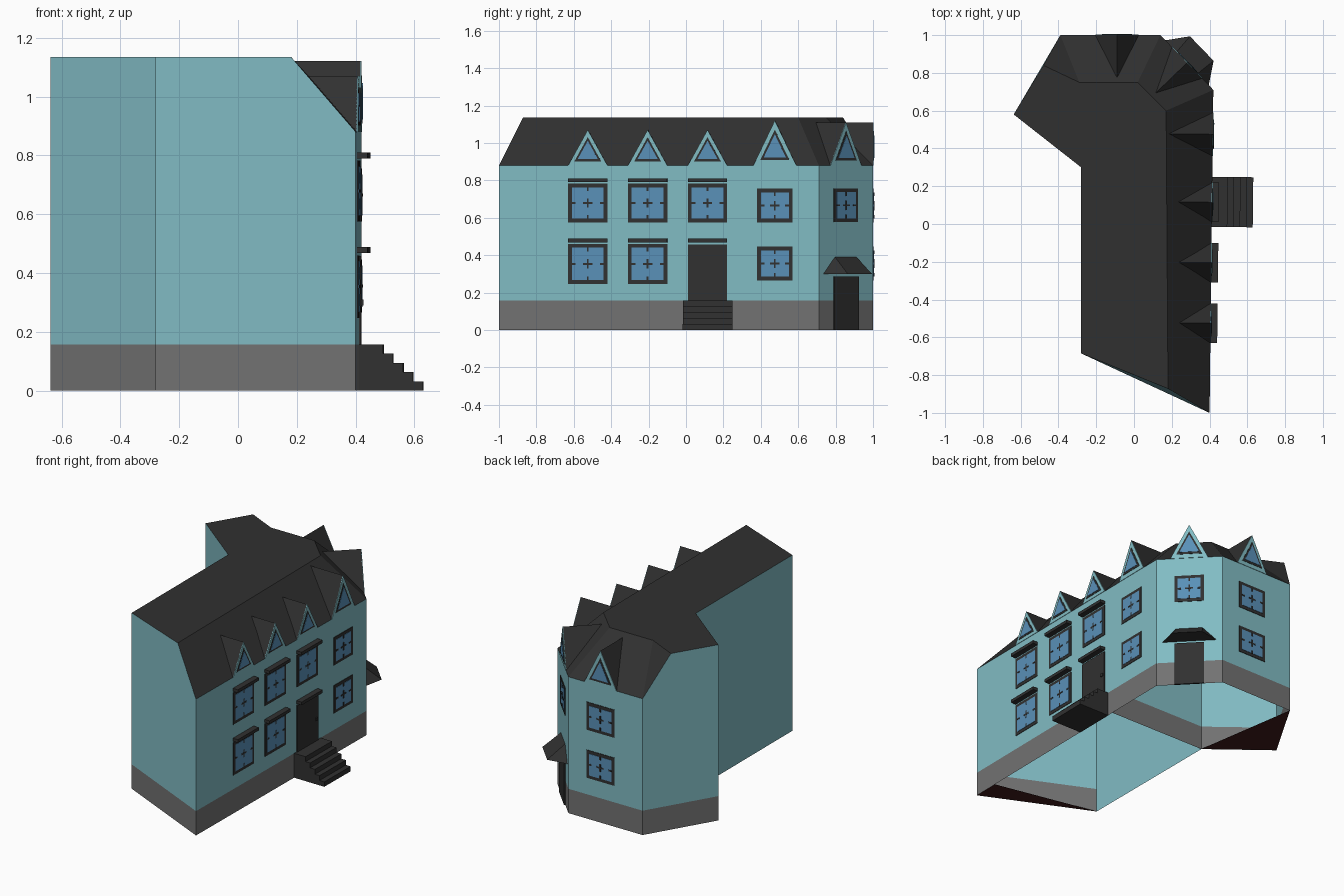
import bpy, bmesh
from mathutils import Vector

if "Cube" in bpy.data.objects:
    bpy.data.objects.remove(bpy.data.objects["Cube"])


def mat(name, rgb):
    m = bpy.data.materials.new(name)
    m.diffuse_color = (*rgb, 1)
    m.use_nodes = True
    m.node_tree.nodes["Principled BSDF"].inputs["Base Color"].default_value = m.diffuse_color
    return m


TEAL = mat("teal_wall", (.22, .50, .55))
GREY = mat("grey_plinth", (.17, .17, .17))
DARK = mat("dark_roof", (.03, .03, .03))
BLUE = mat("blue_glass", (.10, .28, .48))
RED = mat("dark_red_base", (.05, .01, .01))
EAVE, TOP, PLINTH = .88, 1.135, .157


def finish(name, bm, mats):
    me = bpy.data.meshes.new(name)
    bm.to_mesh(me)
    bm.free()
    for m in mats:
        me.materials.append(m)
    ob = bpy.data.objects.new(name, me)
    bpy.context.collection.objects.link(ob)
    return ob


def faces_object(name, polys, mats):
    """polys: list of (points, material index)"""
    bm = bmesh.new()
    for pts, mi in polys:
        bm.faces.new([bm.verts.new(p) for p in pts]).material_index = mi
    bmesh.ops.remove_doubles(bm, verts=bm.verts, dist=.0005)
    bmesh.ops.recalc_face_normals(bm, faces=bm.faces)
    return finish(name, bm, mats)


def hull(name, pts, m):
    bm = bmesh.new()
    for p in pts:
        bm.verts.new(p)
    bmesh.ops.convex_hull(bm, input=bm.verts)
    bmesh.ops.dissolve_limit(bm, angle_limit=.01, verts=bm.verts, edges=bm.edges)
    bmesh.ops.recalc_face_normals(bm, faces=bm.faces)
    return finish(name, bm, [m])


class Wall:
    """Local frame on a wall: u along it, z up, d outward."""
    def __init__(self, a, b):
        self.a = Vector(a)
        self.t = (Vector(b) - self.a).normalized()
        self.n = Vector((self.t.y, -self.t.x))

    def p(self, u, z, d=0):
        q = self.a + self.t * u + self.n * d
        return (q.x, q.y, z)

    def prism(self, name, uz, d0, d1, m):
        return hull(name, [self.p(u, z, d) for u, z in uz for d in (d0, d1)], m)

    def box(self, name, u0, u1, z0, z1, d0, d1, m):
        return self.prism(name, [(u0, z0), (u1, z0), (u1, z1), (u0, z1)], d0, d1, m)

    def window(self, u, w, z0, z1, lintel=False):
        h, c = w / 2, (z0 + z1) / 2
        self.box("window_frame", u - h, u + h, z0, z1, -.004, .003, DARK)
        g = .02
        self.box("window_glass", u - h + g, u + h - g, z0 + g, z1 - g, -.003, .005, BLUE)
        # centre cross and short ticks of the glazing bars
        b, d = .005, .0065
        self.box("glazing_bar", u - .025, u + .025, c - b, c + b, 0, d, DARK)
        self.box("glazing_bar", u - b, u + b, c - .025, c + .025, 0, d, DARK)
        for s in (-1, 1):
            e = sorted((u + s * (h - g), u + s * (h - g - .02)))
            self.box("glazing_tick", e[0], e[1], c - b, c + b, 0, d, DARK)
            k = (z1 - z0) / 2 - g
            e = sorted((c + s * k, c + s * (k - .02)))
            self.box("glazing_tick", u - b, u + b, e[0], e[1], 0, d, DARK)
        if lintel:
            self.lintel(u, z1 + .008)

    def lintel(self, u, z):
        self.box("lintel", u - .105, u + .105, z, z + .02, -.005, .036, DARK)

    def dormer(self, u, w, peak):
        h = peak - EAVE
        hull("dormer_roof", [self.p(u - w, EAVE), self.p(u + w, EAVE),
                             self.p(u, peak), self.p(u, peak, -h)], DARK)
        # nested triangles: gable, frame, glass
        for name, s, d, m in (("dormer_gable", 1, .003, TEAL),
                              ("dormer_frame", .68, .005, DARK),
                              ("dormer_glass", .52, .007, BLUE)):
            c = EAVE + h * .36
            self.prism(name, [(u - w * s, c - h * .36 * s), (u + w * s, c - h * .36 * s),
                              (u, c + h * .64 * s)], -.002, d, m)


# Footprint corners and roof break points
A, C, D, E, F = (.40, -1), (.415, .29), (.42, .71), (.14, 1), (-.39, 1)
G, H, I = (-.637, .58), (-.28, .30), (-.28, -.685)
A2, D2, E2, F3, F2 = (.18, -.872), (.17, .60), (.02, .75), (-.29, .75), (-.48, .84)


def at(pts, z):
    return [(*p, z) for p in pts]


# House shell: plinth, walls, slopes and flat top (open underneath)
polys = []
for a, b in ((A, C), (C, D), (D, E), (E, F), (F, G), (G, H), (I, A)):
    polys.append((at((a, b), 0) + at((b, a), PLINTH), 1))
for a, b in ((A, C), (C, D), (D, E), (E, F)):
    polys.append((at((a, b), PLINTH) + at((b, a), EAVE), 0))
polys += [
    (at((F, G), PLINTH) + at((G, F2), TOP) + at((F,), EAVE), 0),
    (at((G, H), PLINTH) + at((H, G), TOP), 0),
    (at((H, I), 0) + at((I,), PLINTH) + at((I, H), TOP) + at((H,), PLINTH), 0),
    (at((I, A), PLINTH) + at((A,), EAVE) + at((A2, I), TOP), 0),
    (at((A, C, D), EAVE) + at((D2, A2), TOP), 2),
    (at((D, E), EAVE) + at((E2, D2), TOP), 2),
    (at((E, F), EAVE) + at((F3, E2), TOP), 2),
    (at((F,), EAVE) + at((F2, F3), TOP), 2),
    (at((A2, D2, E2, F3, F2, G, H, I), TOP), 2),
]
faces_object("house_shell", polys, [TEAL, GREY, DARK])

# Inner cross wall and the two floor corners
faces_object("inner_wall", [(at((C, H), 0) + at((H, C), PLINTH), 1),
                            (at((C, H), PLINTH) + at((H, C), EAVE), 0)], [TEAL, GREY])
faces_object("floor_corners", [(at((A, (.402, -.83), I), .001), 0),
                               (at((F, G, H), .001), 0)], [RED])

# Right side: windows, lintels, dormers
right, corner, back = Wall(A, D), Wall(D, E), Wall(E, F)
for u in (.475, .795):
    right.window(u, .21, .247, .46, True)
for u in (.475, .795, 1.115):
    right.window(u, .21, .575, .782, True)
    right.dormer(u, .105, 1.07)
for z in (.265, .575):
    right.window(1.475, .19, z, z + .18)
    back.window(.23, .20, z, z + .18)
right.dormer(1.475, .115, 1.12)

# Main door, knob and steps
right.box("main_door", 1.01, 1.22, .155, .458, -.002, .006, DARK)
right.lintel(1.115, .468)
right.box("door_knob", 1.19, 1.21, .29, .31, 0, .012, DARK)
for i, d in enumerate((.217, .183, .15, .115, .082)):
    right.box("step", .985, 1.25, i * .0315, (i + 1) * .0315, -.002, d, DARK)

# Corner and back faces
corner.window(.20, .18, .577, .757)
corner.dormer(.20, .115, 1.11)
back.dormer(.23, .115, 1.11)
corner.box("corner_door", .11, .29, 0, .285, -.002, .008, DARK)
hull("door_canopy", [corner.p(.20 + s * k, z, d) for s in (-1, 1)
                     for k, z, d in ((.165, .30, 0), (.09, .30, .108), (.08, .39, 0))], DARK)
